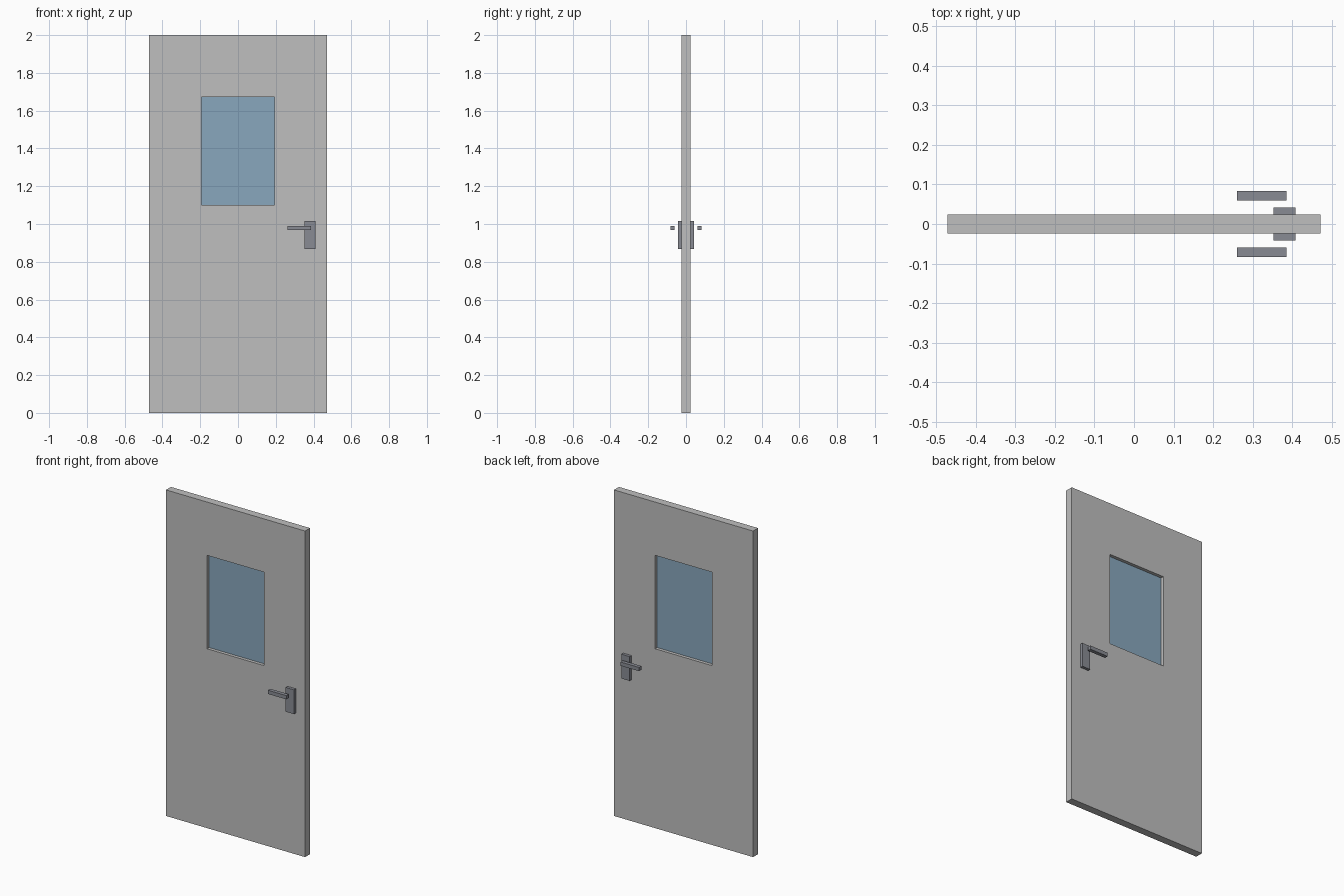
import bpy, bmesh

if "Cube" in bpy.data.objects:
    bpy.data.objects.remove(bpy.data.objects["Cube"])


def material(name, rgb):
    m = bpy.data.materials.new(name)
    m.diffuse_color = (*rgb, 1)
    m.use_nodes = True
    m.node_tree.nodes["Principled BSDF"].inputs["Base Color"].default_value = m.diffuse_color
    return m


def make_object(name, bm, mat):
    bmesh.ops.recalc_face_normals(bm, faces=bm.faces[:])
    me = bpy.data.meshes.new(name)
    bm.to_mesh(me)
    bm.free()
    me.materials.append(mat)
    ob = bpy.data.objects.new(name, me)
    bpy.context.collection.objects.link(ob)
    return ob


def box(name, x, y, z, mat):
    """Box spanning the (min, max) pairs x, y, z."""
    bm = bmesh.new()
    bmesh.ops.create_cube(bm, size=1)
    for v in bm.verts:
        v.co = [(a + b) / 2 + c * (b - a) for c, (a, b) in zip(v.co, (x, y, z))]
    return make_object(name, bm, mat)


def frame(name, outer, inner, half, mat):
    """Panel with a rectangular opening; rectangles are (x0, x1, z0, z1)."""
    bm = bmesh.new()

    def ring(r, y):
        x0, x1, z0, z1 = r
        return [bm.verts.new((x, y, z)) for x, z in ((x0, z0), (x1, z0), (x1, z1), (x0, z1))]

    rings = [ring(outer, -half), ring(outer, half), ring(inner, half), ring(inner, -half)]
    for a, b in zip(rings, rings[1:] + rings[:1]):
        for i in range(4):
            j = (i + 1) % 4
            bm.faces.new((a[i], a[j], b[j], b[i]))
    return make_object(name, bm, mat)


grey = material("door grey", (0.52, 0.52, 0.52))
blue = material("window blue", (0.25, 0.39, 0.51))
metal = material("handle metal", (0.25, 0.26, 0.295))

# Door leaf with window opening, and the recessed pane
frame("door_leaf", (-0.472, 0.472, 0, 2), (-0.193, 0.193, 1.10, 1.673), 0.024, grey)
box("window_pane", (-0.193, 0.193), (-0.004, 0.004), (1.10, 1.673), blue)

# Handle plate and lever on each face
for side, s in (("front", -1), ("back", 1)):
    box(side + "_handle_plate", (0.353, 0.409), sorted((s * 0.024, s * 0.042)), (0.867, 1.016), metal)
    box(side + "_lever", (0.261, 0.386), sorted((s * 0.060, s * 0.083)), (0.967, 0.990), metal)
